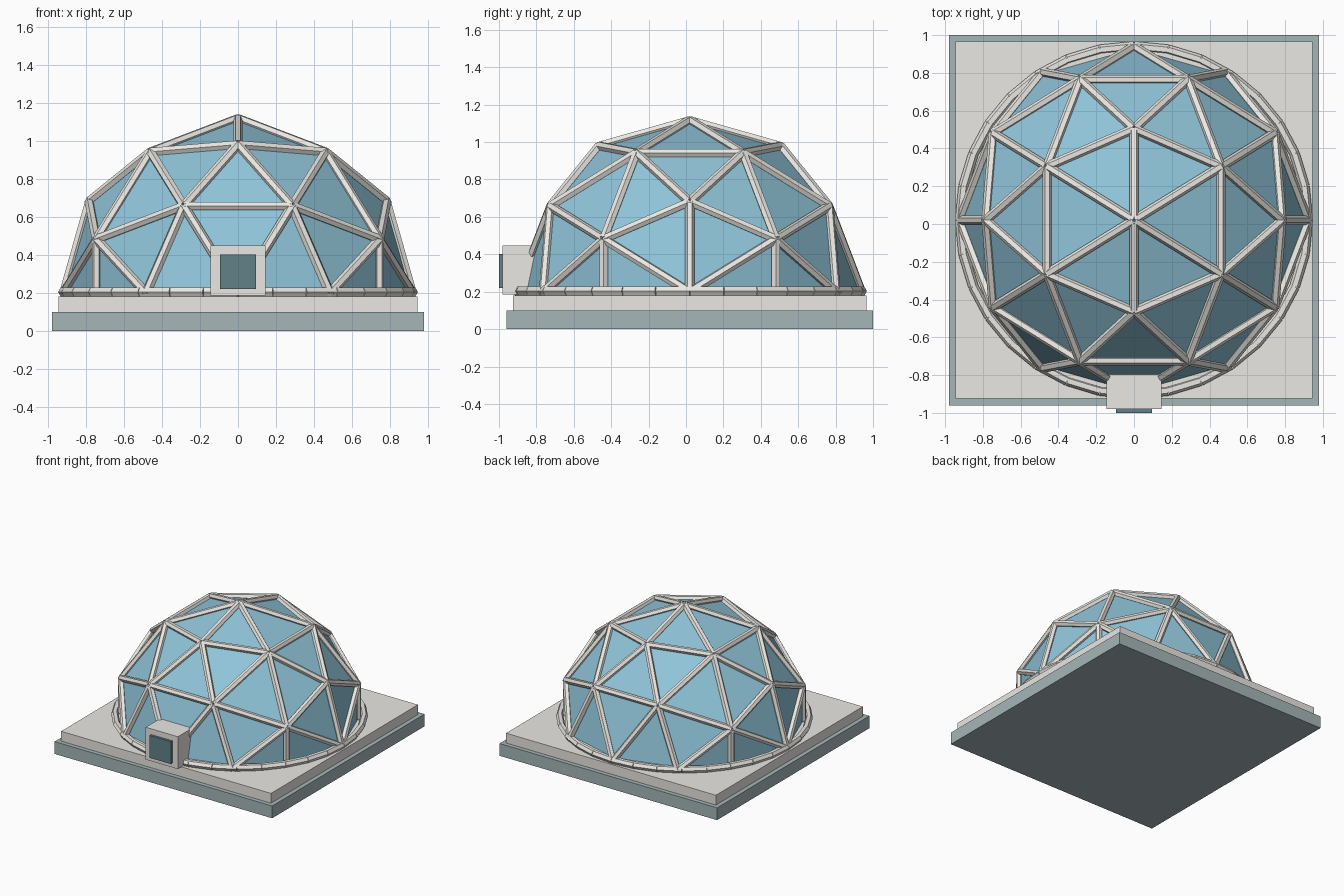
import bpy, bmesh, math
from mathutils import Vector, Matrix

if "Cube" in bpy.data.objects:
    bpy.data.objects.remove(bpy.data.objects["Cube"])

CY = 0.02                        # plan centre of dome and slabs
C = Vector((0, CY, 0.197))       # dome centre
R = 0.92

def material(name, col):
    m = bpy.data.materials.new(name)
    m.diffuse_color = (*col, 1)
    m.use_nodes = True
    m.node_tree.nodes["Principled BSDF"].inputs["Base Color"].default_value = m.diffuse_color
    return m

FRAME = material("off_white", (0.82, 0.81, 0.77))
GLASS = material("blue_glass", (0.28, 0.56, 0.70))
BASE = material("grey_teal", (0.38, 0.47, 0.48))
DARK = material("dark_teal", (0.12, 0.22, 0.25))

def finish(name, bm, mat):
    me = bpy.data.meshes.new(name)
    bm.to_mesh(me)
    bm.free()
    me.materials.append(mat)
    ob = bpy.data.objects.new(name, me)
    bpy.context.collection.objects.link(ob)
    return ob

def box(name, lo, hi, mat):
    lo, hi = Vector(lo), Vector(hi)
    bm = bmesh.new()
    bmesh.ops.create_cube(bm, size=1, matrix=Matrix.Translation((lo + hi) / 2)
                          @ Matrix.Diagonal((*(hi - lo), 1)))
    return finish(name, bm, mat)

def beam(bm, a, b, r):
    # six-sided bar from a to b with one corner pointing up
    d = b - a
    m = Matrix.Translation((a + b) / 2) @ d.to_track_quat('Z', 'Y').to_matrix().to_4x4()
    m = m @ Matrix.Rotation(math.radians(90), 4, 'Z')
    bmesh.ops.create_cone(bm, cap_ends=True, segments=6, radius1=r, radius2=r,
                          depth=d.length, matrix=m)

# Stepped square base
box("base_slab", (-0.98, CY - 0.98, 0), (0.98, CY + 0.98, 0.10), BASE)
box("floor_slab", (-0.945, CY - 0.945, 0.10), (0.945, CY + 0.945, 0.18), FRAME)

# Geodesic sphere: icosahedron with an edge on top, split once
phi = (1 + 5 ** 0.5) / 2
bm = bmesh.new()
for s in (-1, 1):
    for t in (-phi, phi):
        for co in ((0, s, t), (s, t, 0), (t, 0, s)):
            bm.verts.new(co)
bmesh.ops.convex_hull(bm, input=bm.verts[:])
bmesh.ops.subdivide_edges(bm, edges=bm.edges[:], cuts=1, use_grid_fill=True)
for v in bm.verts:
    v.co = v.co.normalized() * R

# Struts along every edge above the floor
struts = bmesh.new()
for e in bm.edges:
    lo, hi = sorted((v.co.copy() for v in e.verts), key=lambda c: c.z)
    if hi.z < 0.01 and lo.z < -0.01:
        continue
    if lo.z < -0.01:             # trim the ones that cross the floor
        lo = hi.lerp(lo, hi.z / (hi.z - lo.z))
    beam(struts, C + lo, C + hi, 0.025)
finish("dome_struts", struts, FRAME)

# Glass panels, cut off at the floor
bmesh.ops.bisect_plane(bm, geom=bm.verts[:] + bm.edges[:] + bm.faces[:],
                       plane_co=(0, 0, -0.016), plane_no=(0, 0, 1), clear_inner=True)
for v in bm.verts:
    v.co = C + Vector((v.co.x * 0.992, v.co.y * 0.992, v.co.z * 0.992))
bmesh.ops.recalc_face_normals(bm, faces=bm.faces[:])
finish("dome_glass", bm, GLASS)

# Base ring of 32 short bars
ring = bmesh.new()
pts = [Vector((R * math.cos(i * math.pi / 16), CY + R * math.sin(i * math.pi / 16), 0.204))
       for i in range(32)]
for i in range(32):
    beam(ring, pts[i - 1], pts[i], 0.027)
finish("base_ring", ring, FRAME)

# Entrance block and door
box("entrance_block", (-0.145, -0.98, 0.185), (0.145, -0.78, 0.448), FRAME)
box("door_panel", (-0.095, -1.0, 0.22), (0.095, -0.97, 0.402), DARK)
